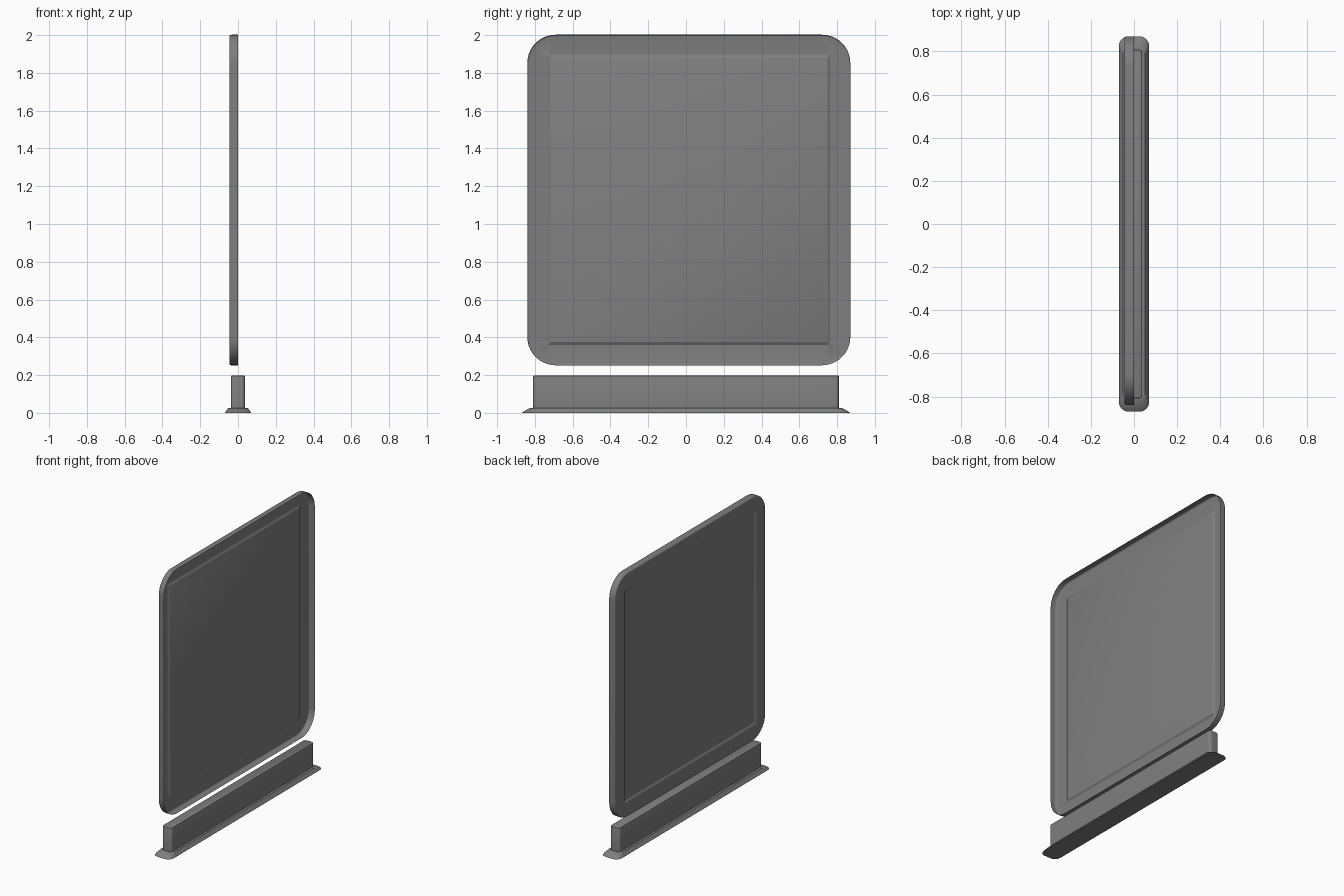
import bpy
import bmesh
from math import pi, cos, sin, radians

if "Cube" in bpy.data.objects:
    bpy.data.objects.remove(bpy.data.objects["Cube"], do_unlink=True)

grey = bpy.data.materials.new("mid grey")
grey.use_nodes = True
colour = (0.21, 0.21, 0.21, 1)
grey.diffuse_color = colour
grey.node_tree.nodes["Principled BSDF"].inputs["Base Color"].default_value = colour


def rounded_ring(half_u, half_v, radius, steps=10):
    """Points of a rounded rectangle, counter-clockwise."""
    points = []
    for corner, (su, sv) in enumerate([(1, 1), (-1, 1), (-1, -1), (1, -1)]):
        for i in range(steps + 1):
            a = (corner + i / steps) * pi / 2
            points.append((su * (half_u - radius) + radius * cos(a),
                           sv * (half_v - radius) + radius * sin(a)))
    return points


def loft(name, layers, place, cap_start, angle):
    """Skin rounded rectangles (half_u, half_v, radius, depth) into one mesh."""
    bm = bmesh.new()
    rings = [[bm.verts.new(place(u, v, d)) for u, v in rounded_ring(hu, hv, r)]
             for hu, hv, r, d in layers]
    for a, b in zip(rings, rings[1:]):
        n = len(a)
        for i in range(n):
            j = (i + 1) % n
            bm.faces.new((a[i], a[j], b[j], b[i]))
    bm.faces.new(rings[-1])
    if cap_start:
        bm.faces.new(rings[0][::-1])
    mesh = bpy.data.meshes.new(name)
    bm.to_mesh(mesh)
    bm.free()
    mesh.materials.append(grey)
    obj = bpy.data.objects.new(name, mesh)
    bpy.context.collection.objects.link(obj)
    bpy.ops.object.select_all(action="DESELECT")
    obj.select_set(True)
    bpy.context.view_layer.objects.active = obj
    bpy.ops.object.shade_smooth_by_angle(angle=radians(angle))
    return obj


# Sheet panel: a shallow tray open towards +x, with a raised square field
half_y, half_z, depth, bend = 0.855, 0.875, 0.045, 0.01
profile = [(0, 0)]
for i in range(5):
    a = i / 4 * pi / 2
    profile.append((bend * (1 - cos(a)), -depth + bend * (1 - sin(a))))
layers = [(half_y - s, half_z - s, 0.15 - s, x) for s, x in profile]
for inset, radius, x in [(0.108, 0.006, -depth), (0.122, 0.004, -depth + 0.008)]:
    layers.append((half_y - inset, half_z - inset, radius, x))
loft("sign_panel", layers, lambda u, v, d: (d, u + 0.015, v + 1.127), False, 25)

# Foot: flared flange, upright block and softened top edge in one skin
loft("base_foot", [
    (0.07, 0.87, 0.045, 0),
    (0.068, 0.865, 0.044, 0.004),
    (0.052, 0.828, 0.036, 0.025),
    (0.038, 0.81, 0.02, 0.027),
    (0.038, 0.81, 0.02, 0.191),
    (0.036, 0.808, 0.018, 0.196),
    (0.032, 0.804, 0.014, 0.198),
], lambda u, v, d: (u, v, d), True, 40)
